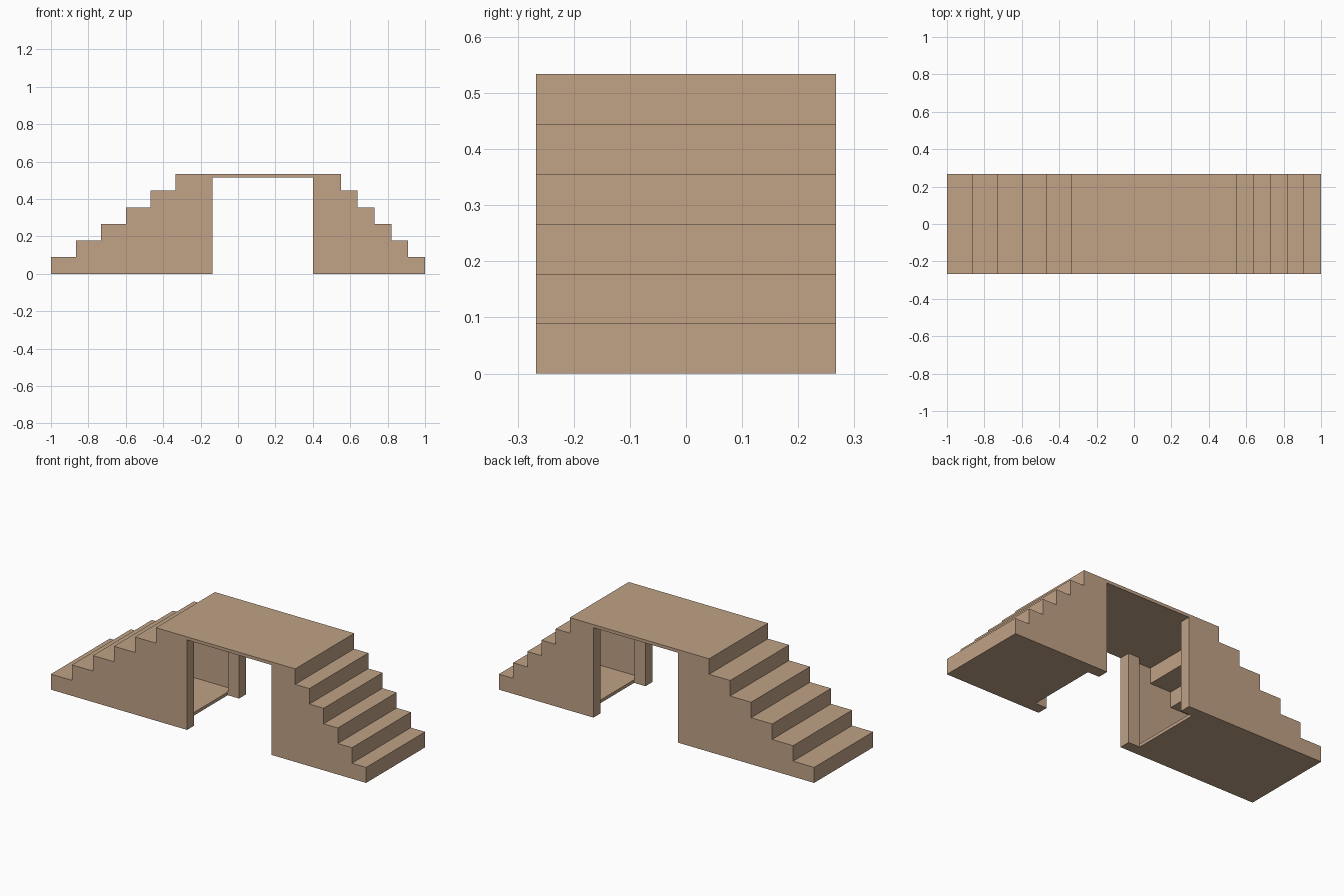
import bpy, bmesh

if "Cube" in bpy.data.objects:
    bpy.data.objects.remove(bpy.data.objects["Cube"])

HALF_W = 0.267            # half depth in y
STEPS = 6
RISE = 0.5335 / STEPS     # height of each step
WALL = 0.018              # shell thickness
CEIL = STEPS * RISE - WALL
LEFT_RUN, RIGHT_RUN = 0.1333, 0.09
PASS_L, PASS_R = -0.136, 0.4     # passage under the deck
POST_X, POST_Y = 0.07, 0.063     # corner post size

wood = bpy.data.materials.new("light brown wood")
wood.diffuse_color = (0.53, 0.36, 0.24, 1)
wood.use_nodes = True
wood.node_tree.nodes["Principled BSDF"].inputs["Base Color"].default_value = wood.diffuse_color


def prism(name, profile, half_y):
    """Extrude an (x, z) profile symmetrically along y."""
    bm = bmesh.new()
    face = bm.faces.new([bm.verts.new((x, -half_y, z)) for x, z in profile])
    ext = bmesh.ops.extrude_face_region(bm, geom=[face])
    moved = [v for v in ext["geom"] if isinstance(v, bmesh.types.BMVert)]
    bmesh.ops.translate(bm, verts=moved, vec=(0, 2 * half_y, 0))
    bmesh.ops.recalc_face_normals(bm, faces=bm.faces)
    mesh = bpy.data.meshes.new(name)
    bm.to_mesh(mesh)
    bm.free()
    obj = bpy.data.objects.new(name, mesh)
    bpy.context.collection.objects.link(obj)
    mesh.materials.append(wood)
    return obj


def stair_line(side, run, inset):
    """Stepped line from the foot to the top; side is -1 left, 1 right."""
    pts = []
    for i in range(STEPS):
        x = side * (1 - i * run - inset)
        low = inset if i == 0 else i * RISE - inset
        pts += [(x, low), (x, (i + 1) * RISE - inset)]
    return pts


def rect(x0, x1, z0, z1):
    return [(x0, z0), (x1, z0), (x1, z1), (x0, z1)]


# Solid double staircase with deck
outline = stair_line(-1, LEFT_RUN, 0) + stair_line(1, RIGHT_RUN, 0)[::-1]
bridge = prism("stair_bridge", outline, HALF_W)

# Cutters: open passage, doorways between the posts, hollow under each stair
back_l, back_r = PASS_L - POST_X, PASS_R + POST_X
cutters = [
    prism("passage_cutter", rect(PASS_L, PASS_R, -0.1, CEIL), 0.5),
    prism("doorway_cutter", rect(back_l - 0.002, back_r + 0.002, -0.1, CEIL),
          HALF_W - POST_Y),
]
for label, side, run, back in (("left", -1, LEFT_RUN, back_l),
                               ("right", 1, RIGHT_RUN, back_r)):
    line = stair_line(side, run, WALL)
    line += [(back, line[-1][1]), (back, WALL)]
    cutters.append(prism(label + "_hollow_cutter", line, HALF_W - WALL))

bpy.context.view_layer.objects.active = bridge
for cutter in cutters:
    cutter.hide_render = True
    mod = bridge.modifiers.new(cutter.name, "BOOLEAN")
    mod.operation = "DIFFERENCE"
    mod.solver = "EXACT"
    mod.object = cutter
    bpy.ops.object.modifier_apply(modifier=mod.name)
for cutter in cutters:
    bpy.data.objects.remove(cutter)
